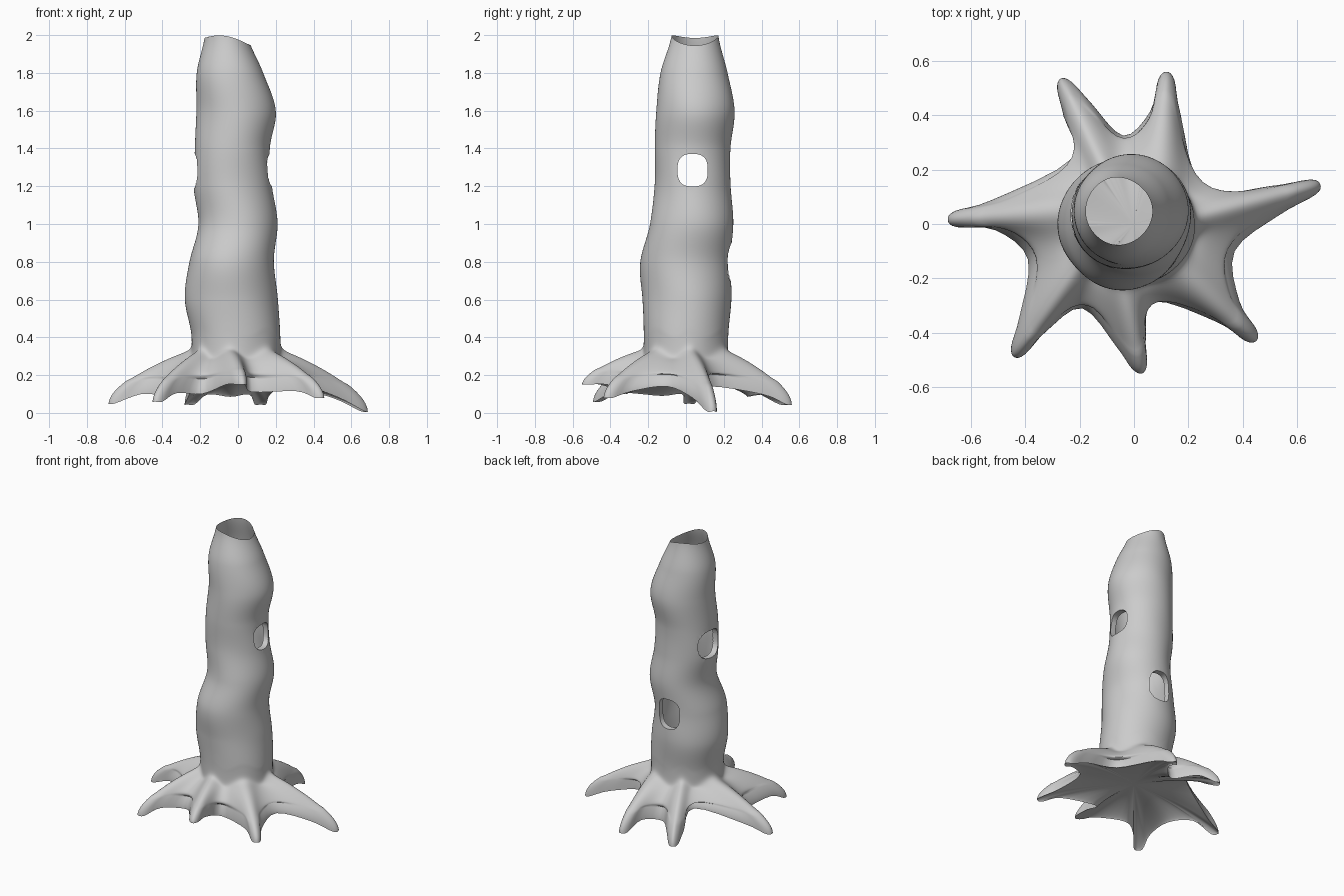
import bpy, bmesh, math
from mathutils import Vector

if "Cube" in bpy.data.objects:
    bpy.data.objects.remove(bpy.data.objects["Cube"])

# trunk outline every 0.2 in z from 0.4 to 2.0: x min, x max, y min, y max
TRUNK = [(-.245, .225, -.225, .225), (-.28, .21, -.23, .24), (-.257, .19, -.242, .235),
         (-.21, .21, -.19, .25), (-.235, .18, -.165, .235), (-.23, .17, -.165, .235),
         (-.22, .20, -.155, .255), (-.22, .135, -.135, .22), (-.175, .05, -.075, .17)]
# each root counter-clockwise: tip x, y, z and the valley before it x, y, z
ROOTS = [(.685, .145, .01, .37, -.10, .14), (.12, .56, .045, .255, .13, .14),
         (-.27, .535, .045, -.04, .325, .085), (-.685, .015, .05, -.23, .24, .19),
         (-.44, -.49, .06, -.39, -.13, .09), (.03, -.55, .15, -.19, -.31, .10),
         (.45, -.43, .08, .075, -.285, .11)]
# openings: axis (0 = x, 1 = y), side, centre across, centre z, half width, half height
HOLES = [(0, 1, .035, 1.285, .08, .086), (0, -1, .05, 1.28, .098, .095),
         (1, 1, -.025, .80, .08, .105)]
STEPS = 4
CENTRE_Z = .17


def catmull(a, b, c, d, t):
    return .5 * (2 * b + (c - a) * t + (2 * a - 5 * b + 4 * c - d) * t * t
                 + (3 * b - a - 3 * c + d) * t ** 3)


def trunk_point(ang, z):
    s = min(max((z - .4) / .2, 0), 7.999)
    i, t = int(s), s - int(s)
    rows = [TRUNK[min(max(i + k, 0), 8)] for k in (-1, 0, 1, 2)]
    x0, x1, y0, y1 = [catmull(*[r[j] for r in rows], t) for j in range(4)]
    bump = 1 + .01 * math.sin(3 * ang + 6 * z) * math.sin(8 * z + ang)
    return Vector(((x0 + x1) / 2 + (x1 - x0) / 2 * bump * math.cos(ang),
                   (y0 + y1) / 2 + (y1 - y0) / 2 * bump * math.sin(ang), z))


# root outline control points, matching trunk angles and foot heights
ctrl, angles, foot_z = [], [], []
for i, (tx, ty, tz, vx, vy, vz) in enumerate(ROOTS):
    nx, ny = ROOTS[(i + 1) % 7][3:5]
    tip = Vector((tx, ty, tz))
    base = Vector(((vx + nx) / 2, (vy + ny) / 2, tz))
    d = (tip - base).normalized()
    side = Vector((d.y, -d.x, 0))
    mid = base.lerp(tip, .55)
    mid.z = .5 * tz + .075
    near = tip - d * .03
    ctrl += [Vector((vx, vy, vz)), mid + side * .056, near + side * .03, tip,
             near - side * .03, mid - side * .056]
    a0, a1 = math.atan2(vy, vx), math.atan2(ny, nx)
    a1 += 2 * math.pi if a1 < a0 else 0
    n = 6 * STEPS
    angles += [a0 + (a1 - a0) * k / n for k in range(n)]
    foot_z += [.3 - .025 * math.cos(2 * math.pi * k / n) for k in range(n)]
m = len(ctrl)
edge = [catmull(*[ctrl[(i + k) % m] for k in (-1, 0, 1, 2)], s / STEPS)
        for i in range(m) for s in range(STEPS)]

# rows from rim down the trunk, out along the roots, then back underneath
rows = []
for r in range(121):
    t = 1 - r / 120
    rows.append([trunk_point(a, f + (1.98 - .02 * math.cos(a) - .015 * math.cos(2 * a) - f) * t)
                 for a, f in zip(angles, foot_z)])
foot = rows[-1]
for r in range(1, 27):
    t = 1 - (1 - r / 26) ** 1.6
    row = []
    for p, e in zip(foot, edge):
        q = p.lerp(e, t)
        q.z = e.z + (p.z + .02 - e.z) * (1 - t) ** .58
        row.append(q)
    rows.append(row)
for r in range(1, 22):
    s = 1 - (r / 22) ** 1.5
    row = []
    for e in edge:
        q = e * s
        q.z = e.z + (CENTRE_Z - e.z) * (1 - s * s) ** .75
        row.append(q)
    rows.append(row)

bm = bmesh.new()
grid = [[bm.verts.new(p) for p in row] for row in rows]
n = len(edge)
for a, b in zip(grid, grid[1:]):
    for i in range(n):
        j = (i + 1) % n
        bm.faces.new((a[i], b[i], b[j], a[j]))
centre = bm.verts.new((0, 0, CENTRE_Z))
for i in range(n):
    bm.faces.new((grid[-1][i], centre, grid[-1][(i + 1) % n]))

# soften the join between trunk and roots
join = [v for row in grid[112:136] for v in row]
for _ in range(20):
    bmesh.ops.smooth_vert(bm, verts=join, factor=.5, use_axis_x=True, use_axis_y=True,
                          use_axis_z=True)

# knot holes: remove faces, pull the border to a rounded outline, turn a lip inwards
for axis, sign, cu, cz, hw, hh in HOLES:
    def reach(co):
        if (co[axis] * sign) < .05:
            return 9
        return (abs((co[1 - axis] - cu) / hw) ** 2.7 + abs((co.z - cz) / hh) ** 2.7) ** (1 / 2.7)
    gone = [f for f in bm.faces if reach(f.calc_center_median()) < 1]
    bmesh.ops.delete(bm, geom=gone, context='FACES')
    for v in bm.verts:
        k = reach(v.co)
        if v.is_boundary and k < 1.5:
            v.co[1 - axis] = cu + (v.co[1 - axis] - cu) / k
            v.co.z = cz + (v.co.z - cz) / k
    rim = [e for e in bm.edges if e.is_boundary and max(reach(v.co) for v in e.verts) < 1.2]
    lip = bmesh.ops.extrude_edge_only(bm, edges=rim)['geom']
    for v in lip:
        if isinstance(v, bmesh.types.BMVert):
            v.co[axis] -= sign * .04

bmesh.ops.recalc_face_normals(bm, faces=bm.faces)
mesh = bpy.data.meshes.new("hollow_tree_trunk")
bm.to_mesh(mesh)
bm.free()
trunk = bpy.data.objects.new("hollow_tree_trunk", mesh)
bpy.context.collection.objects.link(trunk)
bpy.context.view_layer.objects.active = trunk
trunk.select_set(True)
bpy.ops.object.shade_smooth_by_angle(angle=math.radians(50))
